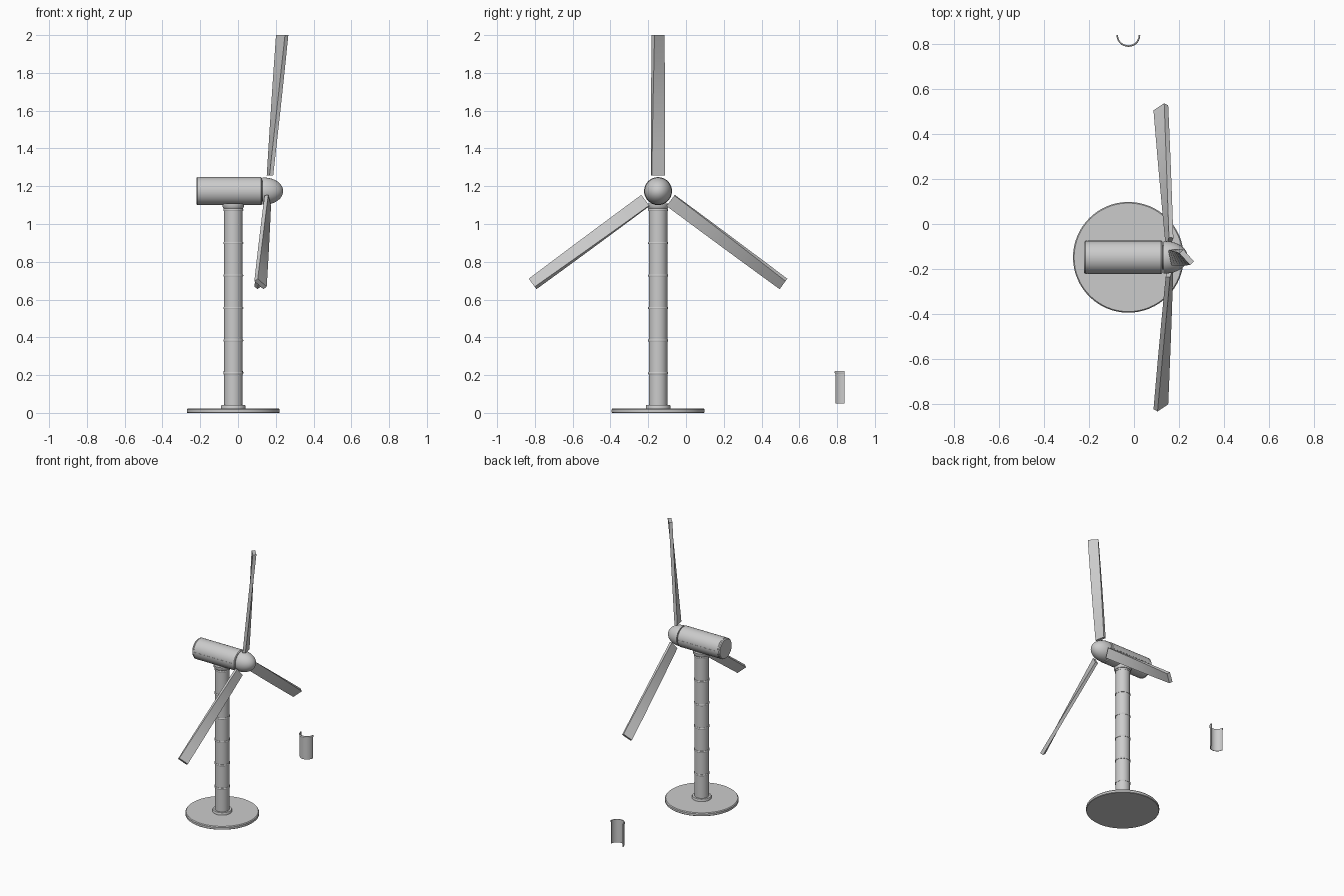
import bpy, bmesh, math
from mathutils import Vector, Matrix

if "Cube" in bpy.data.objects:
    bpy.data.objects.remove(bpy.data.objects["Cube"])

CX, CY, CZ = -0.025, -0.148, 1.174   # tower axis and rotor axis height


def finish(name, bm, smooth=True):
    bmesh.ops.recalc_face_normals(bm, faces=bm.faces)
    mesh = bpy.data.meshes.new(name)
    bm.to_mesh(mesh)
    bm.free()
    ob = bpy.data.objects.new(name, mesh)
    bpy.context.collection.objects.link(ob)
    if smooth:
        bpy.ops.object.select_all(action='DESELECT')
        ob.select_set(True)
        bpy.context.view_layer.objects.active = ob
        bpy.ops.object.shade_smooth_by_angle(angle=math.radians(35))
    return ob


def lathe(name, profile, origin, axis='Z', start=0, sweep=360, steps=48, closed=False):
    """Revolve (radius, height) points around the z or x axis."""
    bm = bmesh.new()
    vs = [bm.verts.new((r, 0, h)) for r, h in profile]
    edges = [bm.edges.new(p) for p in zip(vs, vs[1:])]
    if closed:
        edges.append(bm.edges.new((vs[-1], vs[0])))
    bmesh.ops.rotate(bm, verts=vs, cent=(0, 0, 0), matrix=Matrix.Rotation(math.radians(start), 3, 'Z'))
    bmesh.ops.spin(bm, geom=vs + edges, cent=(0, 0, 0), axis=(0, 0, 1),
                   angle=math.radians(sweep), steps=steps)
    bmesh.ops.remove_doubles(bm, verts=bm.verts, dist=1e-5)
    if sweep < 360:
        bmesh.ops.holes_fill(bm, edges=[e for e in bm.edges if e.is_boundary], sides=0)
    if axis == 'X':
        bmesh.ops.rotate(bm, verts=bm.verts, cent=(0, 0, 0), matrix=Matrix.Rotation(math.pi / 2, 3, 'Y'))
    bmesh.ops.translate(bm, verts=bm.verts, vec=origin)
    return finish(name, bm)


# Round base and tower foot
lathe("base", [(0, 0), (0.243, 0), (0.246, 0.003), (0.246, 0.018), (0.241, 0.024), (0, 0.024)],
      (CX, CY, 0), steps=64)
lathe("tower_foot", [(0, 0.022), (0.065, 0.022), (0.065, 0.038), (0.063, 0.041), (0, 0.041)], (CX, CY, 0))

# Tower with joint rings and the collar below the housing
lathe("tower", [(0, 0.035), (0.049, 0.035), (0.049, 1.10), (0, 1.10)], (CX, CY, 0))
for i, z in enumerate((0.21, 0.383, 0.555, 0.727, 0.899, 1.075)):
    lathe(f"tower_ring_{i + 1}", [(0.045, z - 0.006), (0.051, z - 0.006), (0.053, z - 0.002),
                                  (0.053, z + 0.002), (0.051, z + 0.006), (0.045, z + 0.006)],
          (CX, CY, 0), closed=True)
lathe("yaw_collar", [(0, 1.083), (0.052, 1.083), (0.058, 1.093), (0.058, 1.108), (0, 1.108)], (CX, CY, 0))

# Generator housing and its rear rim
lathe("housing", [(0, -0.221), (0.069, -0.221), (0.074, -0.215), (0.074, -0.209), (0.0725, -0.208),
                  (0.0725, -0.205), (0.074, -0.204), (0.074, 0.121), (0.070, 0.126), (0, 0.126)],
      (0, CY, CZ), axis='X')

# Seam strips along both sides of the housing
for name, side in (("left_seam", 1), ("right_seam", -1)):
    bm = bmesh.new()
    bmesh.ops.create_cube(bm, size=1, matrix=Matrix.Translation((-0.043, CY + side * 0.0735, CZ))
                          @ Matrix.Diagonal((0.325, 0.003, 0.005, 1)))
    finish("housing_" + name, bm, smooth=False)

# Rotor shaft and domed nose
lathe("rotor_shaft", [(0, 0.12), (0.055, 0.12), (0.055, 0.14), (0, 0.14)], (0, CY, CZ), axis='X')
nose = [(0, 0.131), (0.071, 0.131)]
nose += [(0.072 * math.cos(a), 0.137 + 0.102 * math.sin(a))
         for a in (math.pi / 2 * k / 12 for k in range(12))] + [(0, 0.239)]
lathe("nose_cone", nose, (0, CY, CZ), axis='X')


def blade(name, angle):
    """Twisted flat-sided blade; the rotor plane leans forward at the top."""
    a = math.radians(angle)
    out = Vector((0, math.sin(a), math.cos(a)))
    side = Vector((0, -math.cos(a), math.sin(a)))
    front = Vector((1, 0, 0))
    bm = bmesh.new()
    rings = []
    n = 6
    for k in range(n + 1):
        t = k / n
        pitch = math.radians(12 + 30 * t)
        pos = out * (0.083 + 0.743 * t)
        pos.x = 0.162 + 0.087 * pos.z
        pos += Vector((0, CY, CZ))
        chord = (side * math.cos(pitch) + front * math.sin(pitch)) * 0.0355
        thick = (front * math.cos(pitch) - side * math.sin(pitch)) * (0.010 + 0.002 * t)
        rings.append([bm.verts.new(pos + chord * u + thick * v)
                      for u, v in ((1, 1), (-1, 1), (-1, -1), (1, -1))])
    for r0, r1 in zip(rings, rings[1:]):
        for i in range(4):
            bm.faces.new((r0[i], r0[(i + 1) % 4], r1[(i + 1) % 4], r1[i]))
    bm.faces.new(rings[0])
    bm.faces.new(rings[-1])
    return finish(name, bm)


# Three blades
for name, angle in (("top", 0), ("left", 126.5), ("right", -126.5)):
    blade("blade_" + name, angle)

# Loose half shell of a tower section with its rim, standing apart behind the tower
lathe("loose_half_shell", [(0.046, 0.05), (0.049, 0.05), (0.049, 0.215), (0.046, 0.215)],
      (CX, 0.840, 0), start=180, sweep=180, steps=24, closed=True)
lathe("loose_shell_rim", [(0.046, 0.208), (0.051, 0.208), (0.053, 0.212), (0.053, 0.217),
                          (0.051, 0.221), (0.046, 0.221)],
      (CX, 0.840, 0), start=180, sweep=180, steps=24, closed=True)
